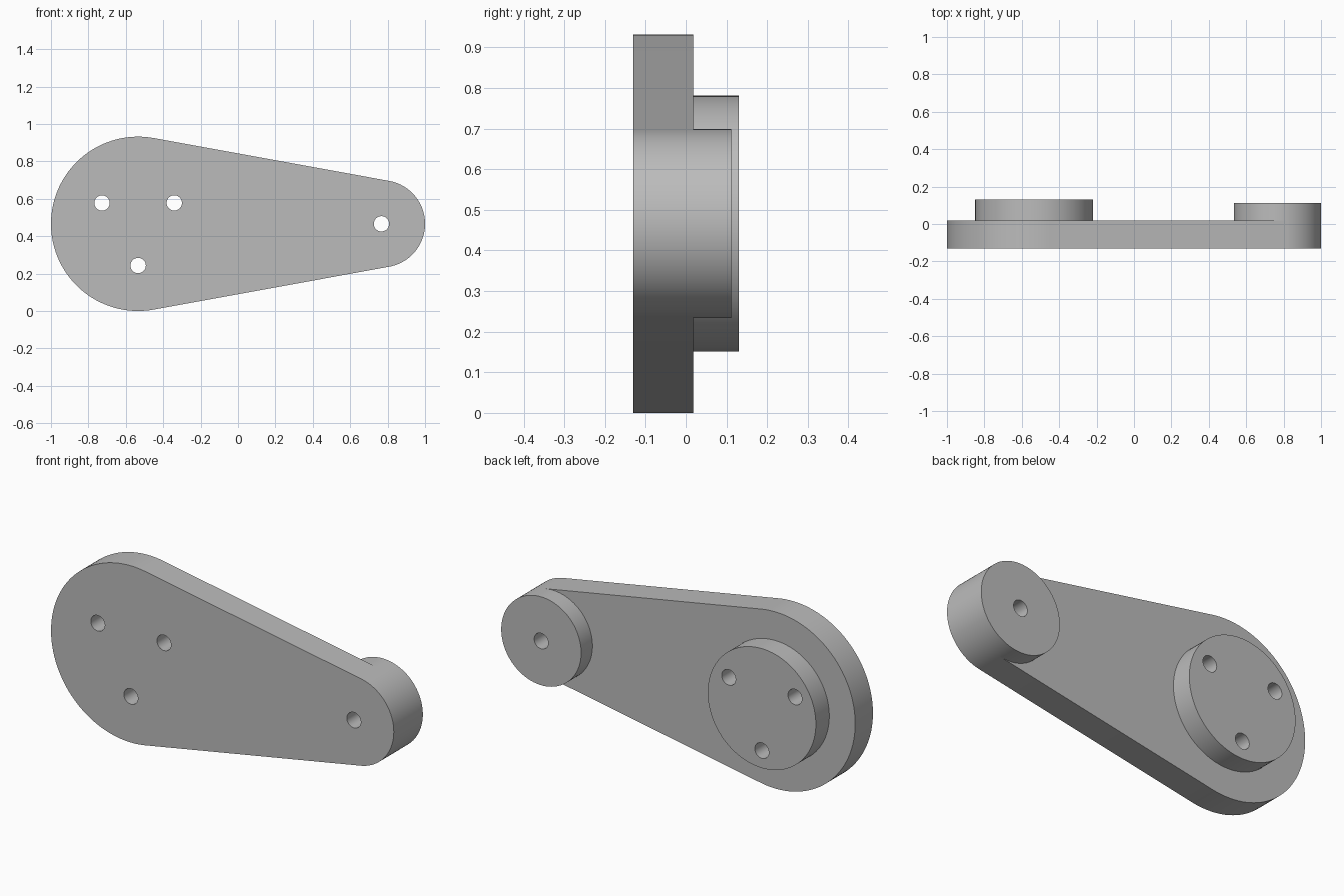
import bpy, bmesh
from math import acos, cos, sin, pi, radians

cube = bpy.data.objects.get("Cube")
if cube:
    bpy.data.objects.remove(cube)

# Main dimensions
Z = 0.466
BIG_X, BIG_R = -0.534, 0.466
SMALL_X, SMALL_R = 0.767, 0.233
BOSS_R, HOLE_R, PATTERN_R = 0.315, 0.041, 0.223
FRONT, BACK, BIG_TOP, SMALL_TOP = -0.13, 0.018, 0.13, 0.112

grey = bpy.data.materials.new("plain grey")
grey.use_nodes = True
colour = (0.5, 0.5, 0.5, 1)
grey.diffuse_color = colour
grey.node_tree.nodes["Principled BSDF"].inputs["Base Color"].default_value = colour


def arc(x, z, r, start, end, n):
    """Points (x, z) along an arc, both ends included."""
    steps = [start + (end - start) * i / n for i in range(n + 1)]
    return [(x + r * cos(t), z + r * sin(t)) for t in steps]


def circle(x, z, r, n=96):
    return arc(x, z, r, 0, 2 * pi, n)[:-1]


def cap(bm, loops, y, side):
    """Flat face at y bounded by the first loop, with the others as holes."""
    edges = []
    for loop in loops:
        vs = [bm.verts.new((x, y, z)) for x, z in loop]
        edges += [bm.edges.new((v, vs[i - 1])) for i, v in enumerate(vs)]
    made = bmesh.ops.triangle_fill(bm, edges=edges, use_beauty=True,
                                   use_dissolve=False, normal=(0, side, 0))
    for f in made["geom"]:
        if isinstance(f, bmesh.types.BMFace):
            f.normal_update()
            if f.normal.y * side < 0:
                f.normal_flip()


def wall(bm, loop, y0, y1, inward=False):
    """Side wall of a counter-clockwise loop."""
    for i, (x, z) in enumerate(loop):
        px, pz = loop[i - 1]
        quad = [(px, y0, pz), (x, y0, z), (x, y1, z), (px, y1, pz)]
        if not inward:
            quad.reverse()
        bm.faces.new([bm.verts.new(c) for c in quad])


def finish(bm, name):
    bmesh.ops.remove_doubles(bm, verts=bm.verts, dist=1e-5)
    mesh = bpy.data.meshes.new(name)
    bm.to_mesh(mesh)
    bm.free()
    mesh.materials.append(grey)
    ob = bpy.data.objects.new(name, mesh)
    bpy.context.collection.objects.link(ob)
    bpy.ops.object.select_all(action="DESELECT")
    ob.select_set(True)
    bpy.context.view_layer.objects.active = ob
    bpy.ops.object.shade_smooth_by_angle(angle=radians(30))


# Profiles: two arcs joined by tangent lines
a = acos((BIG_R - SMALL_R) / (SMALL_X - BIG_X))
big_arc = arc(BIG_X, Z, BIG_R, a, 2 * pi - a, 72)
tip_arc = arc(SMALL_X, Z, SMALL_R, -a, a, 48)
inner_arc = arc(SMALL_X, Z, SMALL_R, a, 2 * pi - a, 56)
outline = tip_arc + big_arc
small_circle = tip_arc + inner_arc[1:-1]
big_circle = circle(BIG_X, Z, BOSS_R)
big_holes = [circle(BIG_X + PATTERN_R * cos(t), Z + PATTERN_R * sin(t), HOLE_R, 32)
             for t in (radians(d) for d in (30, 150, 270))]
small_hole = circle(SMALL_X, Z, HOLE_R, 32)

# Tapered arm plate
bm = bmesh.new()
cap(bm, [outline, small_hole] + big_holes, FRONT, -1)
cap(bm, [big_arc + inner_arc[::-1], big_circle], BACK, 1)
wall(bm, outline, FRONT, BACK)
for hole in big_holes + [small_hole]:
    wall(bm, hole, FRONT, BACK, True)
finish(bm, "arm_plate")

# Round bosses on the back, drilled through
for name, rim, holes, top in (("large_boss", big_circle, big_holes, BIG_TOP),
                              ("small_boss", small_circle, [small_hole], SMALL_TOP)):
    bm = bmesh.new()
    cap(bm, [rim] + holes, top, 1)
    wall(bm, rim, BACK, top)
    for hole in holes:
        wall(bm, hole, BACK, top, True)
    finish(bm, name)
